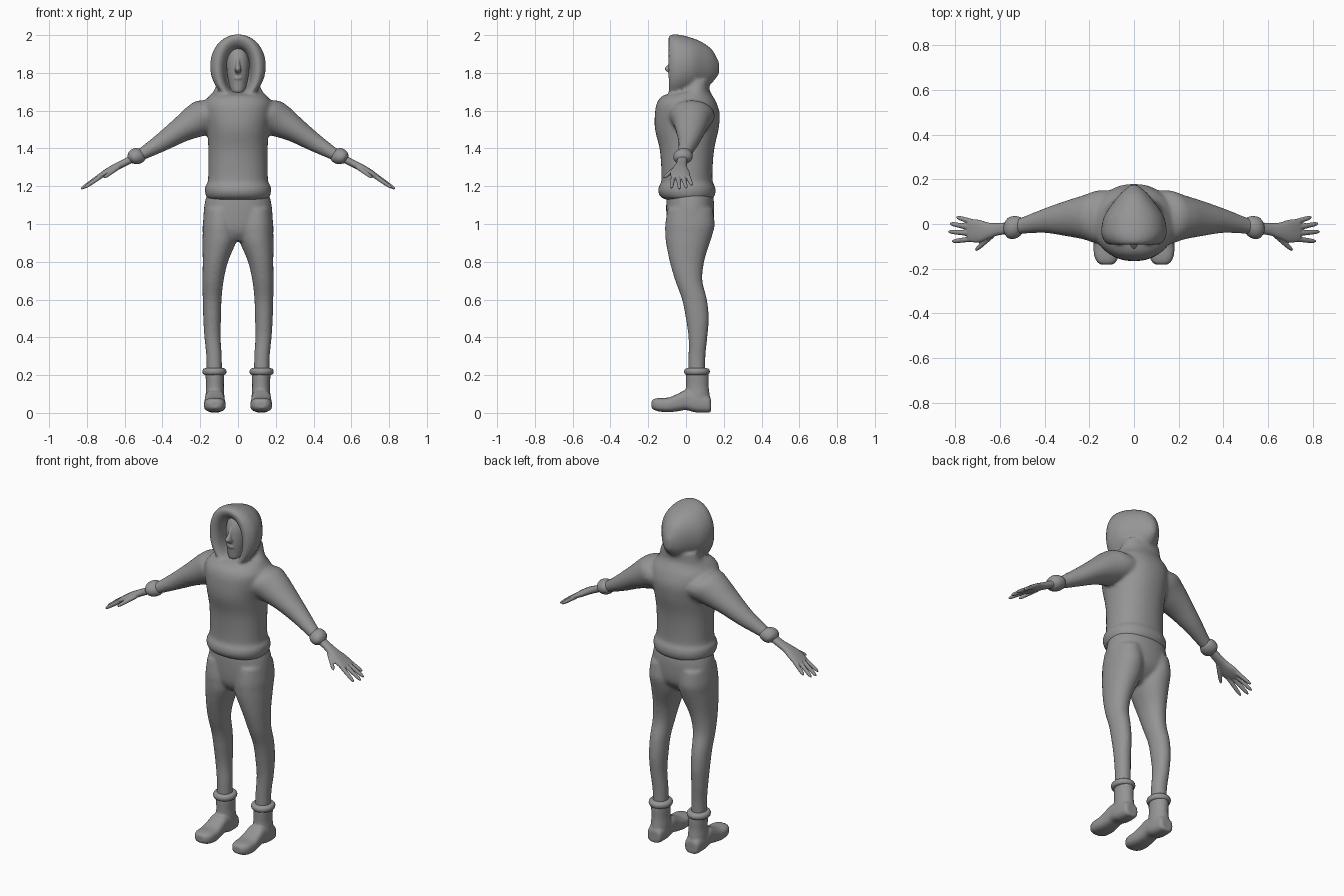
import bpy, bmesh, math
from mathutils import Vector

grey = bpy.data.materials.new("mid_grey")
grey.diffuse_color = (0.3, 0.3, 0.3, 1)
X, Y, Z = Vector((1, 0, 0)), Vector((0, 1, 0)), Vector((0, 0, 1))


def smooth_path(pts, sub=4):
    """Catmull-Rom interpolation of ring tuples."""
    out = []
    for i in range(len(pts) - 1):
        p = [pts[max(0, min(len(pts) - 1, i + k))] for k in (-1, 0, 1, 2)]
        for s in range(sub):
            t = s / sub
            out.append([b + 0.5 * t * (c - a + t * (2*a - 5*b + 4*c - d + t * (3*(b - c) + d - a)))
                        for a, b, c, d in zip(*p)])
    return out + [list(pts[-1])]


def loft(bm, rings, normal, side, power=2.0, n=28, mirror=False):
    """Closed skin over rings (x, y, z, half width along side, half width across)."""
    across = normal.cross(side).normalized()
    for sx in ((1, -1) if mirror else (1,)):
        loops = []
        for x, y, z, a, b in smooth_path(rings):
            loop = []
            for k in range(n):
                t = 2 * math.pi * k / n
                c, s = math.cos(t), math.sin(t)
                c = math.copysign(abs(c) ** (2 / power), c)
                s = math.copysign(abs(s) ** (2 / power), s)
                p = Vector((x, y, z)) + side * (c * a) + across * (s * b)
                loop.append(bm.verts.new((p.x * sx, p.y, p.z)))
            loops.append(loop)
        for l0, l1 in zip(loops, loops[1:]):
            for k in range(n):
                bm.faces.new((l0[k], l0[(k+1) % n], l1[(k+1) % n], l1[k]))
        bm.faces.new(loops[0][::-1])
        bm.faces.new(loops[-1])


def finish(name, bm, voxel=0, smooth=4):
    bmesh.ops.recalc_face_normals(bm, faces=bm.faces)
    me = bpy.data.meshes.new(name)
    bm.to_mesh(me)
    bm.free()
    me.materials.append(grey)
    me.polygons.foreach_set("use_smooth", [True] * len(me.polygons))
    ob = bpy.data.objects.new(name, me)
    bpy.context.collection.objects.link(ob)
    if voxel:
        m = ob.modifiers.new("blend", 'REMESH')
        m.mode, m.voxel_size, m.use_smooth_shade = 'VOXEL', voxel, True
        m = ob.modifiers.new("soften", 'SMOOTH')
        m.factor, m.iterations = 0.5, smooth
    return ob


def up(rows):       # (z, x, y, rx, ry) -> ring
    return [(x, y, z, a, b) for z, x, y, a, b in rows]


def deep(rows):     # (y, x, z, rx, rz) -> ring
    return [(x, y, z, a, b) for y, x, z, a, b in rows]


# Hooded sweater: torso, sleeves and hood blended together
bm = bmesh.new()
loft(bm, up([(1.125, 0, .015, .14, .105), (1.14, 0, .008, .165, .138), (1.17, 0, .005, .175, .152),
             (1.2, 0, .005, .173, .148), (1.225, 0, .005, .16, .136), (1.3, 0, .005, .157, .136),
             (1.4, 0, .005, .157, .145), (1.5, 0, .004, .165, .168), (1.58, 0, .007, .18, .172),
             (1.64, 0, .004, .18, .158), (1.68, 0, .01, .15, .13), (1.71, 0, .05, .125, .075),
             (1.76, 0, .06, .11, .065)]), Z, X, 2.2, 40)
arm_dir = Vector((.85, 0, -.53)).normalized()
loft(bm, [(.08, .02, 1.575, .13, .09), (.16, .03, 1.57, .12, .098), (.22, .03, 1.545, .1, .09),
          (.3, .025, 1.5, .08, .068), (.4, .015, 1.435, .055, .05), (.5, -.007, 1.375, .037, .034),
          (.54, -.015, 1.355, .034, .03)], arm_dir, Y, mirror=True)
loft(bm, deep([(.01, 0, 1.81, .062, .105), (-.05, 0, 1.81, .072, .122), (-.08, 0, 1.815, .085, .138),
               (-.093, 0, 1.825, .108, .16), (-.08, 0, 1.83, .13, .171), (-.04, 0, 1.835, .147, .168),
               (.03, 0, 1.84, .136, .146), (.09, 0, 1.84, .098, .12), (.14, 0, 1.835, .058, .085),
               (.176, 0, 1.825, .014, .03)]), Y, X, 2.1, 40)
finish("hooded_sweater", bm, .01)

# Head with nose and brow
bm = bmesh.new()
loft(bm, up([(1.69, 0, -.03, .015, .015), (1.7, 0, -.03, .033, .035), (1.74, 0, -.015, .047, .055),
             (1.8, 0, -.005, .058, .07), (1.87, 0, 0, .06, .07), (1.92, 0, 0, .045, .05),
             (1.94, 0, 0, .015, .02)]), Z, X)
loft(bm, up([(1.795, 0, -.07, .008, .01), (1.81, 0, -.08, .018, .026), (1.825, 0, -.082, .016, .031),
             (1.85, 0, -.072, .01, .018), (1.88, 0, -.062, .007, .01)]), Z, X, n=16)
loft(bm, deep([(-.05, 0, 1.772, .028, .012), (-.07, 0, 1.772, .022, .01),
               (-.078, 0, 1.772, .012, .004)]), Y, X, n=16)
finish("head", bm, .005, 3)

# Trousers: pelvis and two legs
bm = bmesh.new()
loft(bm, up([(1.17, 0, .02, .16, .12), (1.1, 0, .022, .178, .127), (1.0, 0, .02, .18, .122),
             (.95, 0, .01, .13, .1), (.91, 0, .0, .06, .06)]), Z, X, 2.2, 40)
loft(bm, up([(1.08, .095, .022, .082, .12), (1.0, .095, .021, .092, .131), (.95, .096, .016, .091, .126),
             (.9, .1, .01, .088, .116), (.8, .12, .005, .067, .091), (.7, .132, .015, .056, .072),
             (.6, .137, .045, .05, .066), (.5, .137, .06, .047, .061), (.4, .135, .063, .043, .05),
             (.3, .127, .058, .041, .045), (.19, .125, .056, .041, .045)]), Z, X, 2.1, mirror=True)
finish("trousers", bm, .01)

# Boots: shaft and foot
bm = bmesh.new()
loft(bm, up([(.225, .124, .058, .046, .053), (.2, .123, .06, .049, .06), (.14, .122, .06, .047, .06),
             (.09, .122, .06, .05, .066), (.04, .122, .06, .05, .066)]), Z, X, mirror=True)
loft(bm, deep([(.132, .123, .04, .035, .034), (.115, .123, .046, .046, .045), (.05, .123, .056, .052, .053),
               (.0, .123, .068, .052, .053), (-.04, .123, .056, .054, .047), (-.09, .123, .043, .058, .039),
               (-.14, .123, .043, .056, .036), (-.17, .123, .045, .042, .029),
               (-.182, .123, .045, .025, .018)]), Y, X, 2.8, mirror=True)
finish("boots", bm, .007, 3)

# Rolled boot cuffs and sleeve cuffs
bm = bmesh.new()
loft(bm, up([(.2, .125, .058, .046, .05), (.205, .125, .058, .059, .063), (.22, .125, .058, .064, .068),
             (.233, .125, .058, .058, .062), (.238, .125, .058, .042, .046)]), Z, X, mirror=True)
finish("boot_cuffs", bm)
bm = bmesh.new()
loft(bm, [(.505, -.008, 1.373, .034, .031), (.52, -.012, 1.367, .046, .041), (.54, -.016, 1.358, .051, .044),
          (.56, -.018, 1.348, .046, .037), (.575, -.02, 1.34, .024, .02)], arm_dir, Y, mirror=True)
finish("sleeve_cuffs", bm)

# Hands: palm, four fingers and thumb
bm = bmesh.new()
loft(bm, [(.53, -.018, 1.362, .028, .022), (.6, -.022, 1.325, .027, .019), (.65, -.03, 1.3, .036, .019),
          (.69, -.032, 1.277, .05, .018), (.725, -.03, 1.257, .052, .014), (.745, -.028, 1.247, .045, .009)],
     arm_dir, Y, 2.3, mirror=True)
fingers = [((.72, .008, 1.257), (.795, .031, 1.205)), ((.73, -.016, 1.255), (.825, .002, 1.19)),
           ((.73, -.042, 1.255), (.832, -.034, 1.185)), ((.72, -.066, 1.257), (.815, -.078, 1.19)),
           ((.635, -.05, 1.3), (.71, -.118, 1.245))]
for base, tip in fingers:
    a, b = Vector(base), Vector(tip)
    d = (b - a).normalized()
    rings = [(*a.lerp(b, t), r, r * .95) for t, r in ((0, .013), (.5, .0115), (.85, .0095), (1, .004))]
    loft(bm, rings, d, d.cross(Z).normalized(), n=12, mirror=True)
finish("hands", bm, .004, 2)
